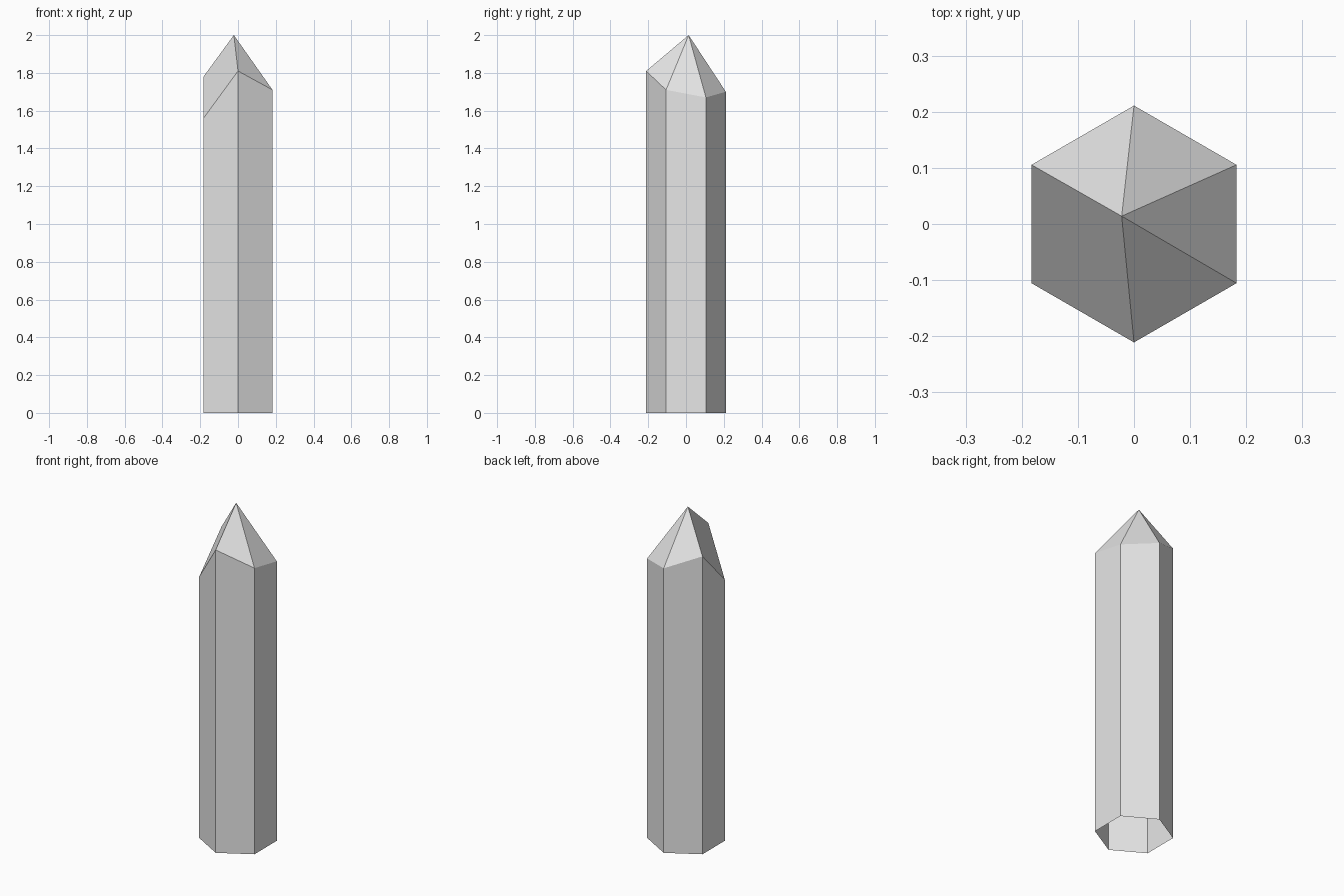
import bpy
import bmesh
from math import cos, sin, radians

cube = bpy.data.objects.get("Cube")
if cube:
    bpy.data.objects.remove(cube, do_unlink=True)

# Single pale grey material
grey = bpy.data.materials.new("pale_grey")
grey.use_nodes = True
colour = (0.8, 0.8, 0.8, 1)
grey.diffuse_color = colour
grey.node_tree.nodes["Principled BSDF"].inputs["Base Color"].default_value = colour

RADIUS = 0.211
APEX = (-0.022, 0.014, 2.0)
# Shoulder heights, anticlockwise from the front corner
SHOULDERS = [1.81, 1.71, 1.67, 1.70, 1.78, 1.56]
LOW_CORNER = 5

bm = bmesh.new()
base, top = [], []
for i, height in enumerate(SHOULDERS):
    angle = radians(60 * i - 90)
    x, y = RADIUS * cos(angle), RADIUS * sin(angle)
    base.append(bm.verts.new((x, y, 0)))
    top.append(bm.verts.new((x, y, height)))
apex = bm.verts.new(APEX)

# Hexagonal column, open underneath
for i in range(6):
    j = (i + 1) % 6
    bm.faces.new((base[i], base[j], top[j], top[i]))

# Pointed tip: five facets, the one over the low corner spans two sides
for i in range(LOW_CORNER - 1):
    bm.faces.new((top[i], top[i + 1], apex))
bm.faces.new((top[LOW_CORNER - 1], top[LOW_CORNER], top[0], apex))

mesh = bpy.data.meshes.new("crystal")
bm.to_mesh(mesh)
bm.free()
mesh.materials.append(grey)
crystal = bpy.data.objects.new("crystal", mesh)
bpy.context.collection.objects.link(crystal)
